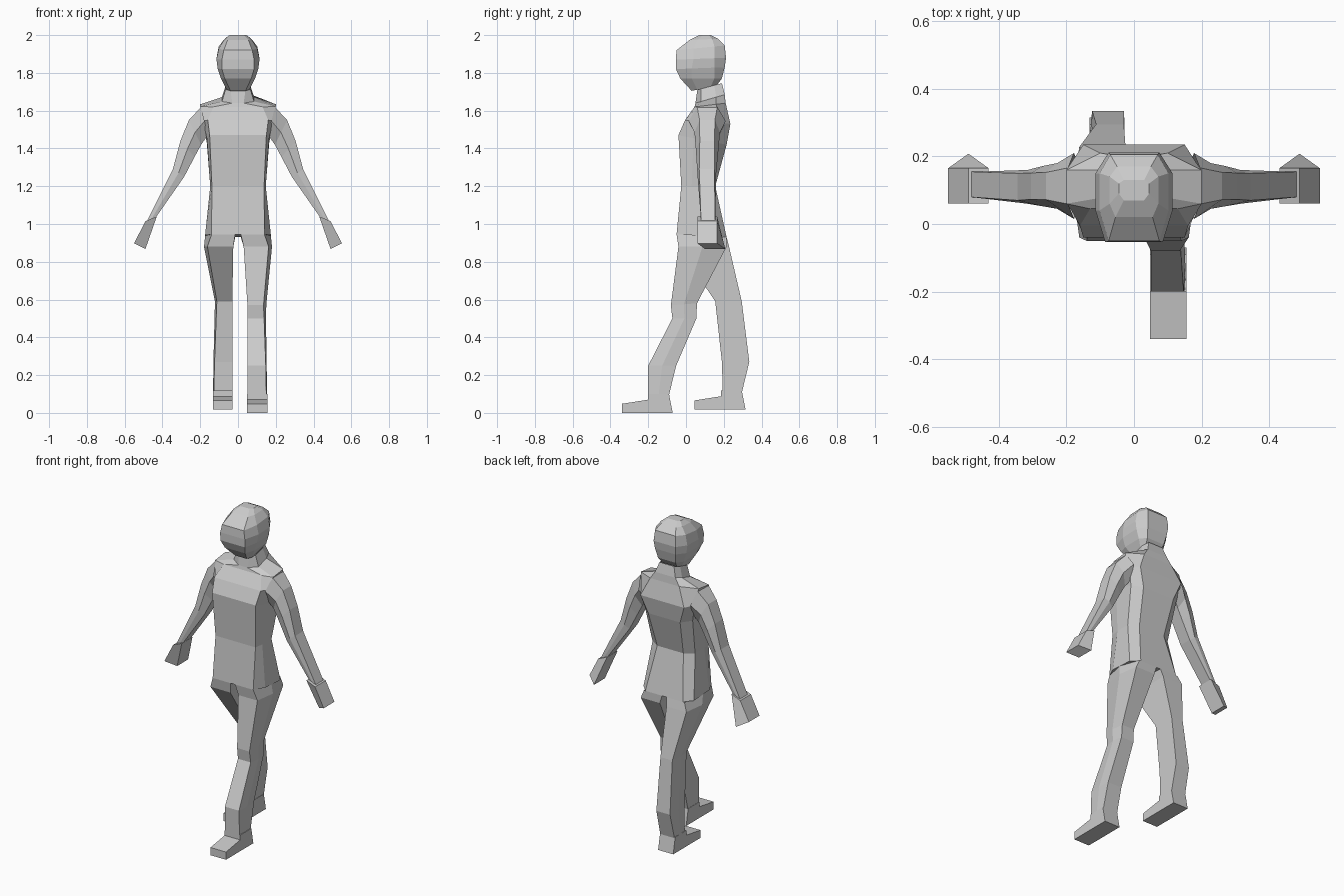
import bpy, bmesh


def loft(name, rings, cap_a=False, cap_b=True):
    """Skin a list of equal-length point rings into a flat-shaded object."""
    bm = bmesh.new()
    vs = [[bm.verts.new(p) for p in r] for r in rings]
    n = len(vs[0])
    for a, b in zip(vs, vs[1:]):
        for i in range(n):
            j = (i + 1) % n
            bm.faces.new((a[i], a[j], b[j], b[i]))
    if cap_a:
        bm.faces.new(vs[0])
    if cap_b:
        bm.faces.new(vs[-1])
    bmesh.ops.recalc_face_normals(bm, faces=bm.faces)
    me = bpy.data.meshes.new(name)
    bm.to_mesh(me)
    bm.free()
    ob = bpy.data.objects.new(name, me)
    bpy.context.collection.objects.link(ob)
    return ob


def ring8(zf, zb, yf, yb, wf, w, wb, y1, y2):
    """Symmetric octagon: front/back heights, depths and half widths."""
    half = [(wf, yf), (w, y1), (w, y2), (wb, yb)]
    pts = half + [(-x, y) for x, y in reversed(half)]
    return [(x, y, zf + (zb - zf) * (y - yf) / (yb - yf)) for x, y in pts]


# Torso and neck, hips upward
loft("torso", [ring8(*r) for r in (
    (.945, .93, -.05, .215, .14, .174, .13, .02, .17),
    (1.2, 1.2, -.025, .155, .138, .147, .09, .03, .12),
    (1.47, 1.42, -.04, .215, .15, .165, .11, .04, .17),
    (1.55, 1.53, -.005, .235, .16, .185, .15, .04, .18),
    (1.62, 1.64, .045, .21, .13, .2, .1, .06, .16),
    (1.64, 1.685, .05, .205, .03, .085, .07, .08, .16),
    (1.71, 1.745, .06, .19, .04, .065, .05, .08, .15))],
    cap_a=True, cap_b=False)

# Head, chin upward
loft("head", [ring8(*r) for r in (
    (1.705, 1.73, .03, .16, .04, .06, .05, .06, .13),
    (1.77, 1.77, -.03, .19, .07, .09, .06, .03, .15),
    (1.82, 1.83, -.053, .205, .085, .108, .07, .03, .15),
    (1.87, 1.88, -.054, .212, .085, .114, .075, .04, .15),
    (1.92, 1.945, -.05, .205, .075, .102, .07, .04, .15),
    (1.975, 1.98, .02, .17, .055, .072, .05, .06, .14),
    (2, 2, .07, .13, .03, .045, .03, .09, .12))], cap_a=True)


# Arms and hands
def arm_ring(s, ox, oz, ix, iz, yf, yb, k):
    """Hexagon with outer and inner edges, k narrows them in depth."""
    c, d = (yf + yb) / 2, (yb - yf) / 2
    mx, mz = (ox + ix) / 2, (oz + iz) / 2
    return [(s * ox, c - k * d, oz), (s * ox, c + k * d, oz), (s * mx, yb, mz),
            (s * ix, c + k * d, iz), (s * ix, c - k * d, iz), (s * mx, yf, mz)]


for side, s in (("left", 1), ("right", -1)):
    loft(side + "_arm", [arm_ring(s, *r) for r in (
        (.195, 1.62, .16, 1.47, .015, .21, .55),
        (.26, 1.55, .195, 1.42, .045, .18, .6),
        (.305, 1.44, .23, 1.355, .052, .172, .65),
        (.345, 1.29, .285, 1.25, .06, .16, .8),
        (.485, 1.01, .435, 1.035, .08, .155, 1))], cap_b=False)
    loft(side + "_hand", [
        [(s * .43, .06, 1.04), (s * .49, .06, 1.015),
         (s * .49, .165, 1.015), (s * .43, .165, 1.04)],
        [(s * .49, .10, .868), (s * .55, .06, .898),
         (s * .55, .165, .898), (s * .49, .208, .868)]], cap_a=True)


# Legs: ring heights at front and back, with a ridge along the outer side
def leg_ring(zf, zb, yf, yb, xi, xo, ridge):
    c = (yf + yb) / 2
    return [(xi, yf, zf), (xo, yf, zf), (ridge, c, (zf + zb) / 2),
            (xo, yb, zb), (xi, yb, zb)]


loft("left_leg", [leg_ring(*r) for r in (
    (.945, .93, -.05, .215, .015, .14, .174),
    (.88, .88, -.04, .215, .03, .162, .18),
    (.57, .58, -.08, .058, .05, .135, .15),
    (.50, .50, -.072, .055, .05, .138, .148),
    (.25, .25, -.2, -.052, .05, .147, .152),
    (.095, .095, -.2, -.09, .05, .15, .153))])
loft("right_leg", [leg_ring(*r) for r in (
    (.945, .93, -.05, .215, -.015, -.14, -.174),
    (.88, .88, -.04, .228, -.025, -.162, -.18),
    (.59, .59, .155, .295, -.03, -.112, -.122),
    (.27, .27, .19, .335, -.03, -.124, -.13),
    (.105, .105, .195, .295, -.03, -.128, -.132))])

# Feet: one side profile, placed twice
profile = [(-.2, .1), (-.09, .1), (-.07, 0), (-.34, 0), (-.34, .048), (-.2, .07)]
for name, x0, x1, dy, dz in (("left_foot", .048, .155, 0, 0),
                             ("right_foot", -.132, -.028, .385, .018)):
    loft(name, [[(x, y + dy, z + dz) for y, z in profile] for x in (x0, x1)],
         cap_a=True)
